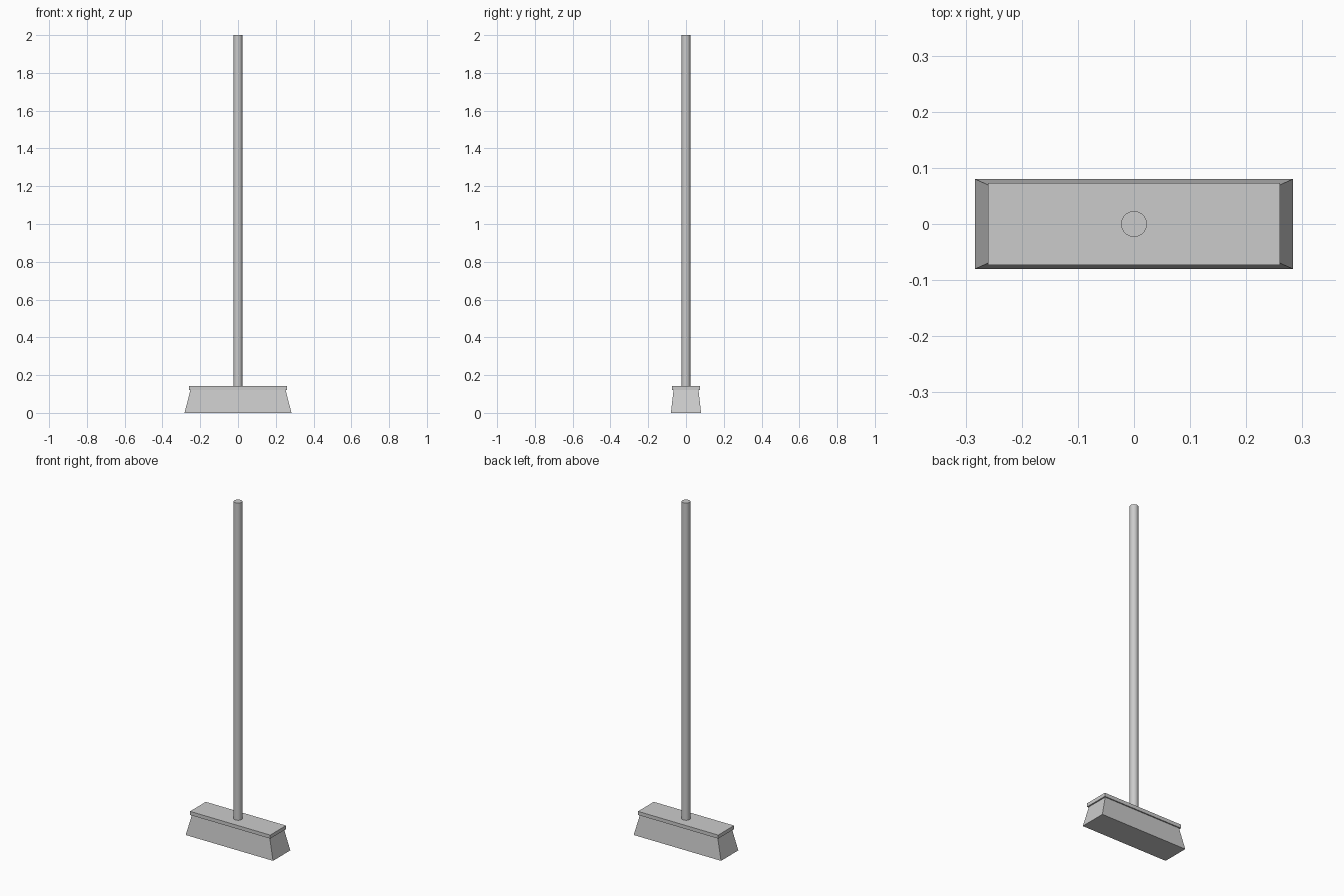
import bpy, bmesh

if "Cube" in bpy.data.objects:
    bpy.data.objects.remove(bpy.data.objects["Cube"])


def frustum(name, bottom, top, z0, z1):
    """Box whose lower and upper rectangles have their own half sizes."""
    bm = bmesh.new()
    bmesh.ops.create_cube(bm, size=2)
    for v in bm.verts:
        hx, hy = top if v.co.z > 0 else bottom
        v.co = (v.co.x * hx, v.co.y * hy, z1 if v.co.z > 0 else z0)
    mesh = bpy.data.meshes.new(name)
    bm.to_mesh(mesh)
    bm.free()
    obj = bpy.data.objects.new(name, mesh)
    bpy.context.collection.objects.link(obj)
    return obj


# Flared bristle block
frustum("bristles", (0.283, 0.08), (0.252, 0.066), 0.0, 0.121)

# Board holding the bristles
frustum("head_board", (0.26, 0.073), (0.26, 0.073), 0.121, 0.142)

# Long round handle
z0, z1 = 0.138, 2.0
bpy.ops.mesh.primitive_cylinder_add(vertices=32, radius=0.023, depth=z1 - z0,
                                    location=(0, 0, (z0 + z1) / 2))
bpy.context.object.name = "handle"
bpy.ops.object.shade_smooth_by_angle()
